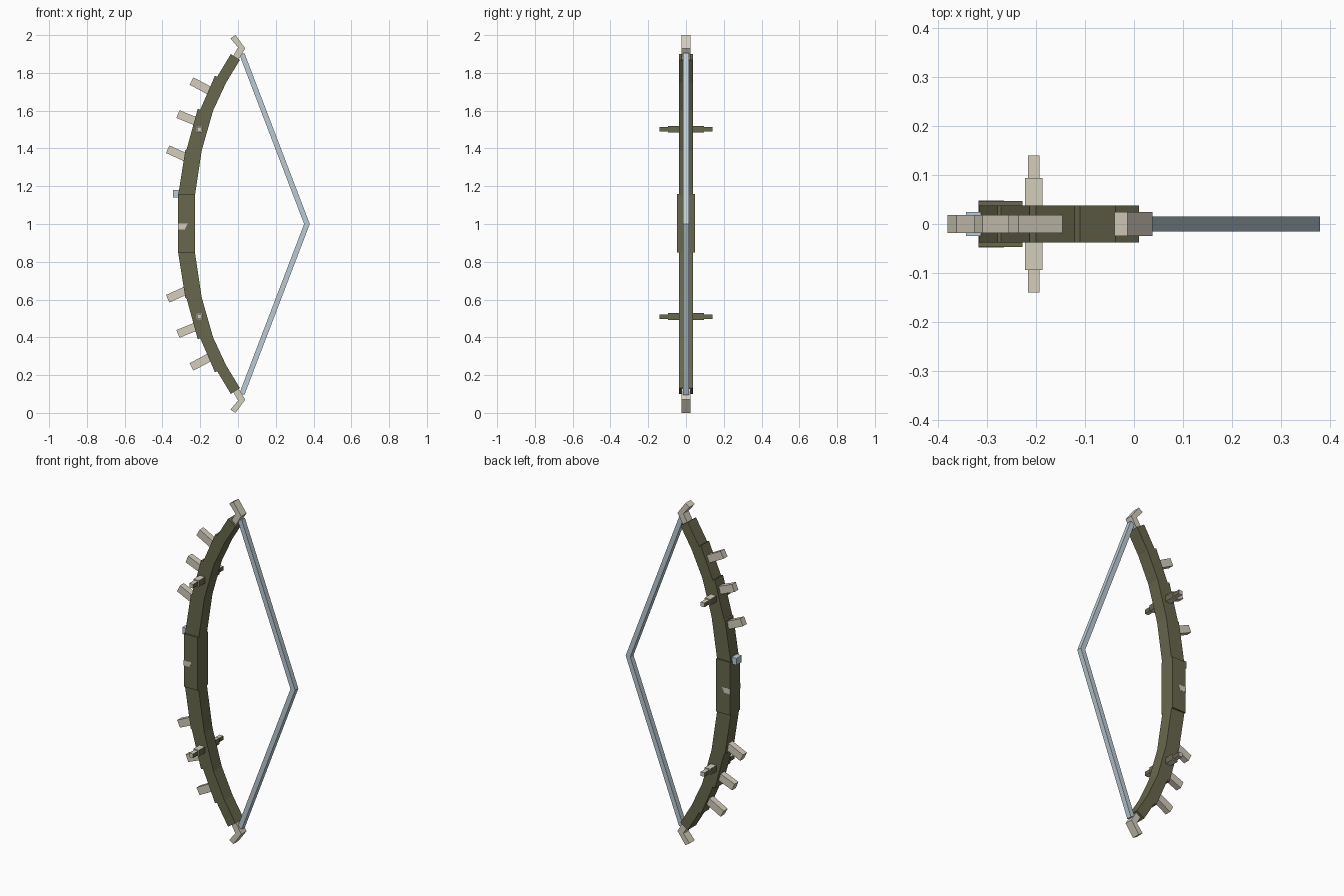
import bpy, bmesh
from mathutils import Vector

cube = bpy.data.objects.get("Cube")
if cube:
    bpy.data.objects.remove(cube)


def material(name, rgb):
    m = bpy.data.materials.new(name)
    m.use_nodes = True
    m.diffuse_color = (*rgb, 1)
    m.node_tree.nodes["Principled BSDF"].inputs["Base Color"].default_value = (*rgb, 1)
    return m


olive = material("olive wood", (0.14, 0.137, 0.075))
bone = material("bone", (0.66, 0.61, 0.50))
steel = material("pale steel", (0.50, 0.60, 0.66))


def prism(name, outline, half_depth, mat, y=0):
    """Extrude an (x, z) outline along y, centred on y."""
    bm = bmesh.new()
    front = [bm.verts.new((x, y - half_depth, z)) for x, z in outline]
    face = bm.faces.new(front)
    ext = bmesh.ops.extrude_face_region(bm, geom=[face])
    moved = [v for v in ext["geom"] if isinstance(v, bmesh.types.BMVert)]
    bmesh.ops.translate(bm, verts=moved, vec=(0, 2 * half_depth, 0))
    bmesh.ops.recalc_face_normals(bm, faces=bm.faces)
    mesh = bpy.data.meshes.new(name)
    bm.to_mesh(mesh)
    bm.free()
    mesh.materials.append(mat)
    ob = bpy.data.objects.new(name, mesh)
    bpy.context.collection.objects.link(ob)
    return ob


def rect(x0, x1, z0, z1):
    return [(x0, z0), (x1, z0), (x1, z1), (x0, z1)]


def bar(a, b, width):
    a, b = Vector(a), Vector(b)
    d = (b - a).normalized()
    n = Vector((-d.y, d.x)) * width / 2
    return [tuple(p) for p in (a + n, b + n, b - n, a - n)]


def flip(outline):
    return [(x, 2 - z) for x, z in outline]


# Outlines of the upper half
limb = [(-0.317, 1.15), (-0.279, 1.39), (-0.272, 1.395), (-0.213, 1.61),
        (-0.200, 1.605), (-0.122, 1.785), (-0.110, 1.78), (-0.038, 1.90),
        (0.010, 1.868), (-0.062, 1.75), (-0.132, 1.60), (-0.192, 1.39),
        (-0.228, 1.15)]
tip = [(-0.040, 1.983), (-0.013, 2.0), (0.038, 1.93), (0.0, 1.865),
       (-0.028, 1.885), (0.0, 1.935)]
spikes = [((-0.246, 1.757), (-0.140, 1.70)),
          ((-0.318, 1.582), (-0.190, 1.53)),
          ((-0.372, 1.396), (-0.250, 1.34))]

# Limbs, tips, spikes and side pegs, mirrored about mid height
for side, place in (("upper", lambda o: o), ("lower", flip)):
    prism(side + "_limb", place(limb), 0.038, olive)
    prism(side + "_tip", place(tip), 0.024, bone)
    for i, (a, b) in enumerate(spikes):
        prism(f"{side}_spike_{i + 1}", place(bar(a, b, 0.044)), 0.018, bone)
    for part, half, reach in (("peg_base", 0.018, 0.094), ("peg_end", 0.012, 0.14)):
        z = 1.502 if side == "upper" else 0.51
        peg = prism(f"{side}_{part}", rect(-0.205 - half, -0.205 + half, z - half, z + half),
                    reach, bone)
        peg.data.materials.append(olive)
        for f in peg.data.polygons:
            f.material_index = int(abs(f.normal.x) > 0.5)

# Grip with its rest and inlaid plates
prism("grip", rect(-0.318, -0.228, 0.848, 1.158), 0.047, olive)
prism("arrow_rest", rect(-0.343, -0.310, 1.14, 1.18), 0.024, steel)
inlay = [(-0.318, 0.972), (-0.282, 0.972), (-0.265, 1.003), (-0.318, 1.003)]
for name, y in (("front_inlay", -0.0465), ("back_inlay", 0.0465)):
    prism(name, inlay, 0.0015, bone, y)

# Drawn string, mitred at the middle
prism("string", [(0.008, 1.895), (0.034, 1.905), (0.38, 1.0), (0.034, 0.095),
                 (0.008, 0.105), (0.350, 1.0)], 0.015, steel)
